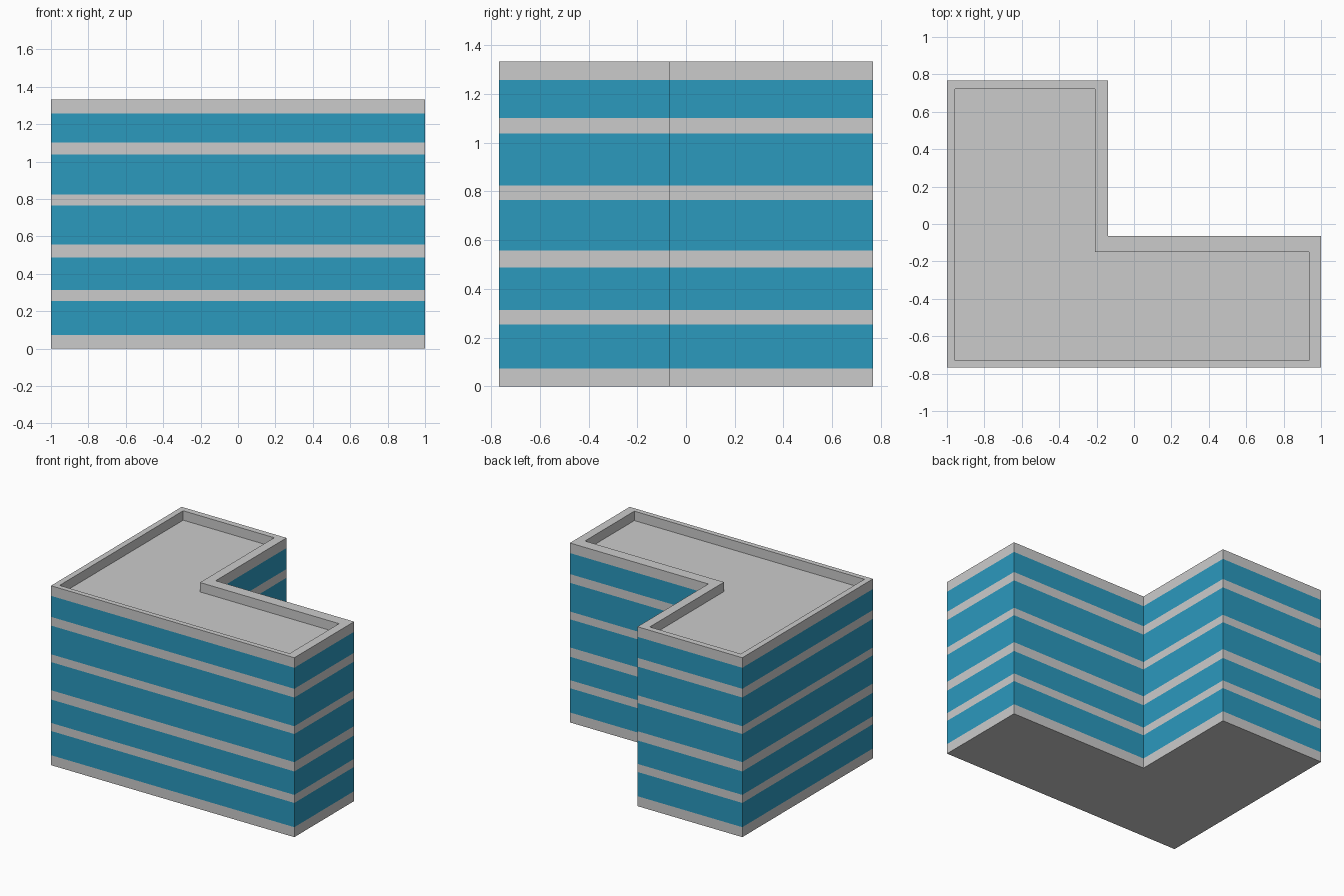
import bpy, bmesh

if "Cube" in bpy.data.objects:
    bpy.data.objects.remove(bpy.data.objects["Cube"])

# L-shaped outlines, counter-clockwise: facade and inner edge of the parapet
OUTER = [(-1, -.767), (1, -.767), (1, -.065), (-.138, -.065), (-.138, .767), (-1, .767)]
INNER = [(-.956, -.729), (.935, -.729), (.935, -.149), (-.208, -.149), (-.208, .722), (-.956, .722)]
# Heights where the facade alternates between concrete and glass
LEVELS = [0, .074, .254, .314, .488, .557, .766, .824, 1.037, 1.102, 1.258, 1.333]
ROOF_Z = 1.263

glass = bpy.data.materials.new("blue_glass")
glass.diffuse_color = (0.024, 0.319, 0.515, 1)
glass.use_nodes = True
glass.node_tree.nodes["Principled BSDF"].inputs["Base Color"].default_value = glass.diffuse_color


def shell(name, loops, cap_start=False, cap_end=False, material=None):
    """Skin a series of (outline, z) loops, optionally capping either end."""
    bm = bmesh.new()
    rings = [[bm.verts.new((x, y, z)) for x, y in outline] for outline, z in loops]
    for a, b in zip(rings, rings[1:]):
        for i in range(len(a)):
            j = (i + 1) % len(a)
            bm.faces.new((a[i], a[j], b[j], b[i]))
    if cap_start:
        bm.faces.new(rings[0][::-1])
    if cap_end:
        bm.faces.new(rings[-1])
    mesh = bpy.data.meshes.new(name)
    bm.to_mesh(mesh)
    bm.free()
    obj = bpy.data.objects.new(name, mesh)
    bpy.context.collection.objects.link(obj)
    if material:
        mesh.materials.append(material)
    return obj


# Ground slab with its underside
shell("base_slab", [(OUTER, LEVELS[0]), (OUTER, LEVELS[1])], cap_start=True)

# Alternating window and floor bands, flush with each other
for n in range(1, len(LEVELS) - 2):
    is_window = n % 2 == 1
    shell(f"{'window' if is_window else 'floor'}_band_{(n + 1) // 2}",
          [(OUTER, LEVELS[n]), (OUTER, LEVELS[n + 1])],
          material=glass if is_window else None)

# Parapet: outer face, flat coping, inner face, and the sunken roof
shell("parapet_and_roof",
      [(OUTER, LEVELS[-2]), (OUTER, LEVELS[-1]), (INNER, LEVELS[-1]), (INNER, ROOF_Z)],
      cap_end=True)
